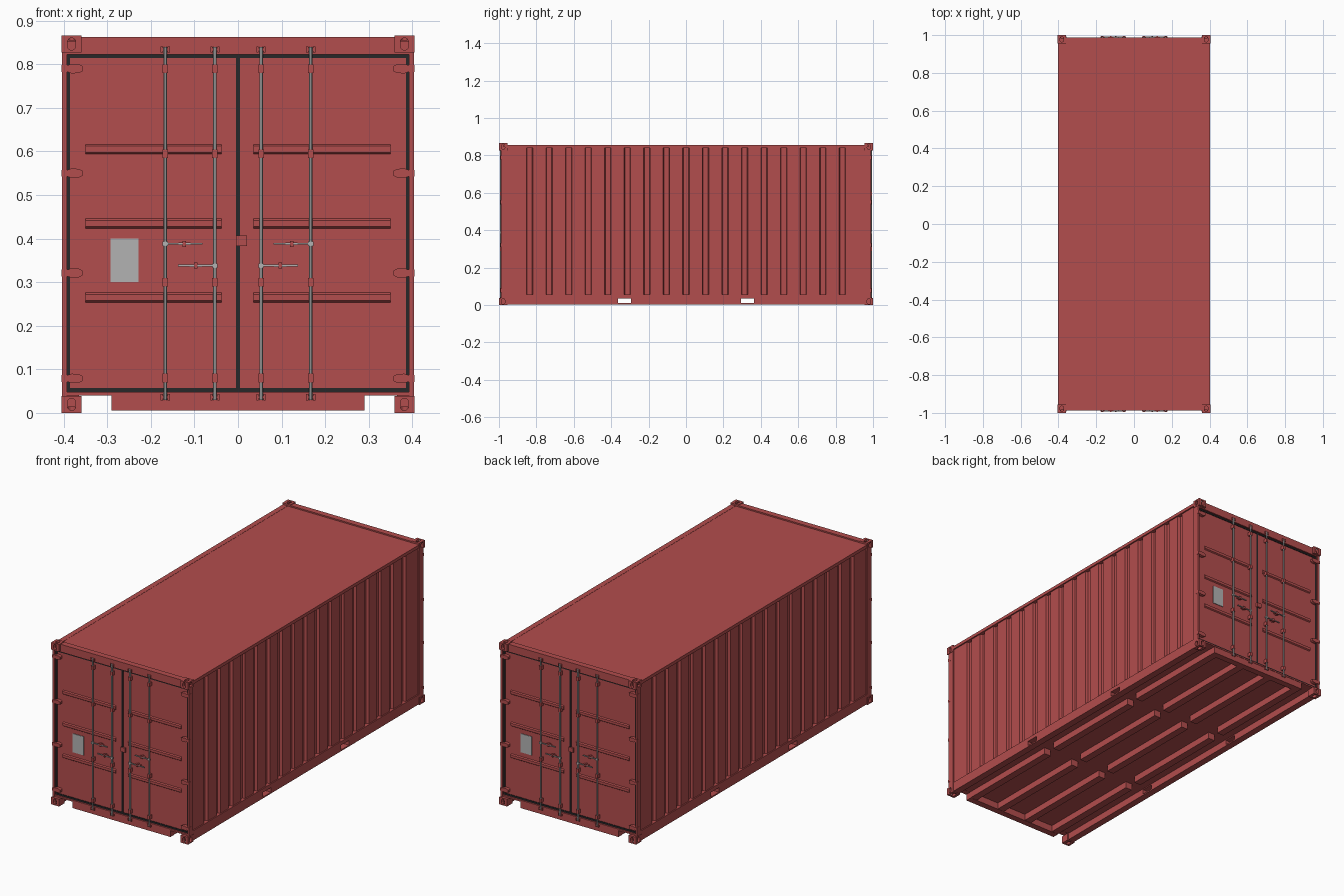
import bpy, bmesh, math
from mathutils import Matrix, Vector

if "Cube" in bpy.data.objects:
    bpy.data.objects.remove(bpy.data.objects["Cube"])


def material(name, rgb):
    m = bpy.data.materials.new(name)
    m.diffuse_color = (*rgb, 1)
    m.use_nodes = True
    m.node_tree.nodes["Principled BSDF"].inputs["Base Color"].default_value = m.diffuse_color
    return m


RED = material("red_paint", (0.45, 0.075, 0.075))
BLACK = material("rubber", (0.02, 0.02, 0.022))
STEEL = material("steel", (0.45, 0.45, 0.45))


def add_box(bm, x0, x1, y0, y1, z0, z1):
    m = Matrix.Translation(((x0 + x1) / 2, (y0 + y1) / 2, (z0 + z1) / 2))
    m = m @ Matrix.Diagonal((abs(x1 - x0), abs(y1 - y0), abs(z1 - z0), 1))
    bmesh.ops.create_cube(bm, size=1, matrix=m)


def add_rod(bm, x, y, z0, z1, r, sides=12):
    bmesh.ops.create_cone(bm, cap_ends=True, segments=sides, radius1=r, radius2=r, depth=z1 - z0,
                          matrix=Matrix.Translation((x, y, (z0 + z1) / 2)))


def add_prism(bm, pts, offset):
    f = bm.faces.new([bm.verts.new(p) for p in pts])
    r = bmesh.ops.extrude_face_region(bm, geom=[f])
    bmesh.ops.translate(bm, vec=offset, verts=[v for v in r["geom"] if isinstance(v, bmesh.types.BMVert)])


def finish(name, bm, mat, both_ends=False, smooth=False):
    bmesh.ops.recalc_face_normals(bm, faces=bm.faces[:])
    me = bpy.data.meshes.new(name)
    bm.to_mesh(me)
    bm.free()
    me.materials.append(mat)
    ob = bpy.data.objects.new(name, me)
    bpy.context.collection.objects.link(ob)
    if smooth:
        bpy.ops.object.select_all(action="DESELECT")
        ob.select_set(True)
        bpy.context.view_layer.objects.active = ob
        bpy.ops.object.shade_smooth_by_angle()
    if both_ends:
        other = ob.copy()
        other.name = name + "_rear"
        other.rotation_euler.z = math.pi
        bpy.context.collection.objects.link(other)
    return ob


def boxes(name, items, mat=RED, both_ends=False):
    bm = bmesh.new()
    for b in items:
        add_box(bm, *b)
    return finish(name, bm, mat, both_ends)


# Body with vertical grooves pressed into both long walls
OUT, IN, PITCH, GW = 0.396, 0.382, 0.1045, 0.0175
side = [(OUT, -0.962)]
for i in range(17):
    y = (i - 8) * PITCH
    side += [(OUT, y - GW), (IN, y - GW + 0.004), (IN, y + GW - 0.004), (OUT, y + GW)]
side.append((OUT, 0.962))
outline = side + [(-x, -y) for x, y in side]
bm = bmesh.new()
add_prism(bm, [(x, y, 0.041) for x, y in outline], Vector((0, 0, 0.806)))
finish("corrugated_body", bm, RED)

# Roof, top rails and side rails with open fork pockets
boxes("roof", [(-0.4, 0.4, -0.975, 0.975, 0.845, 0.856)])
boxes("top_rail", [(s * 0.375, s * 0.403, -0.96, 0.96, 0.84, 0.857) for s in (-1, 1)])
spans = [(-0.96, -0.363), (-0.295, 0.295), (0.363, 0.96)]
rails = []
for s in (-1, 1):
    rails += [(s * 0.365, s * 0.402, -0.96, 0.96, 0.036, 0.056),
              (s * 0.365, s * 0.402, -0.96, 0.96, 0.004, 0.011)]
    rails += [(s * 0.365, s * 0.402, a, b, 0.011, 0.036) for a, b in spans]
boxes("bottom_rail", rails)

# Lengthwise floor beams, interrupted at the fork pockets
boxes("floor_beam", [(x - 0.02, x + 0.02, a, b, 0.006, 0.042)
                     for x in (-0.27, -0.09, 0.09, 0.27) for a, b in spans])

# Corner castings with slotted holes
bm = bmesh.new()
add_box(bm, 0.359, 0.405, 0.955, 1.0, 0.394, 0.433)
casting = finish("corner_casting", bm, RED)
casting.location.z = 0.433


def slot(name, centre, u, v, n):
    u, v, n, c = Vector(u), Vector(v), Vector(n), Vector(centre)
    pts = []
    for k in range(16):
        a = 2 * math.pi * (k + 0.5) / 16
        pts.append(c - n * 0.014 + u * 0.009 * math.cos(a)
                   + v * (0.009 * math.sin(a) + math.copysign(0.005, math.sin(a))))
    b = bmesh.new()
    add_prism(b, pts, n * 0.03)
    ob = finish(name, b, RED)
    ob.hide_render = True
    ob.hide_set(True)
    mod = casting.modifiers.new(name, "BOOLEAN")
    mod.operation, mod.solver, mod.object = "DIFFERENCE", "EXACT", ob


slot("cutter_end", (0.382, 1.0, 0.8465), (1, 0, 0), (0, 0, 1), (0, 1, 0))
slot("cutter_side", (0.405, 0.9775, 0.8465), (0, 1, 0), (0, 0, 1), (1, 0, 0))
slot("cutter_top", (0.382, 0.9775, 0.866), (1, 0, 0), (0, 1, 0), (0, 0, 1))
casting.modifiers.new("mirror", "MIRROR").use_axis = (True, True, True)

# End frame: posts, header, sill and lower beam
boxes("end_frame", [(s * 0.393, s * 0.4035, -0.99, -0.955, 0.035, 0.835) for s in (-1, 1)]
      + [(-0.37, 0.37, -0.987, -0.955, 0.822, 0.863), (-0.403, 0.403, -0.987, -0.955, 0.822, 0.832),
         (-0.403, 0.403, -0.987, -0.955, 0.04, 0.048)], both_ends=True)
boxes("end_beam", [(-0.29, 0.29, -0.985, -0.95, 0.005, 0.042)], both_ends=True)

# Door leaves with raised horizontal ribs
boxes("door", [(s * 0.004, s * 0.386, -0.976, -0.955, 0.056, 0.815) for s in (-1, 1)], both_ends=True)
bm = bmesh.new()
for x0, x1 in ((-0.35, -0.038), (0.036, 0.35)):
    for z in (0.265, 0.435, 0.605):
        add_prism(bm, [(x0, -0.975, z - 0.012), (x0, -0.982, z - 0.007),
                       (x0, -0.982, z + 0.007), (x0, -0.975, z + 0.012)], Vector((x1 - x0, 0, 0)))
finish("door_rib", bm, RED, both_ends=True)

# Rubber seal round and between the doors
boxes("door_seal", [(s * 0.385, s * 0.393, -0.979, -0.956, 0.048, 0.822) for s in (-1, 1)]
      + [(-0.393, 0.393, -0.979, -0.956, a, b) for a, b in ((0.048, 0.057), (0.814, 0.822))]
      + [(-0.0045, 0.0045, -0.979, -0.956, 0.05, 0.82)], BLACK, True)

# Hinges
bm = bmesh.new()
for s in (-1, 1):
    for z in (0.079, 0.321, 0.55, 0.79):
        prof = [(0.4045, -0.008), (0.39, -0.008), (0.382, -0.011), (0.365, -0.010), (0.357, -0.006),
                (0.357, 0.006), (0.365, 0.010), (0.382, 0.011), (0.39, 0.008), (0.4045, 0.008)]
        add_prism(bm, [(s * x, -0.993, z + dz) for x, dz in prof], Vector((0, 0.019, 0)))
finish("hinge", bm, RED, both_ends=True)

# Locking rods with their keepers and guide brackets
RODS = (-0.167, -0.053, 0.053, 0.167)
bm = bmesh.new()
for x in RODS:
    add_rod(bm, x, -0.989, 0.03, 0.84, 0.0042)
finish("locking_rod", bm, STEEL, both_ends=True, smooth=True)
keepers = []
for x in RODS:
    for z in (0.036, 0.834):
        keepers += [(x + d - 0.0025, x + d + 0.0025, -0.993, -0.975, z - 0.007, z + 0.007) for d in (-0.008, 0.008)]
        keepers.append((x - 0.009, x + 0.009, -0.991, -0.975, z - 0.003, z + 0.003))
    keepers += [(x - 0.0065, x + 0.0065, -0.9945, -0.975, z - 0.01, z + 0.01) for z in (0.08, 0.30, 0.595, 0.79)]
boxes("rod_bracket", keepers, both_ends=True)

# Door handles and their catches
handles, catches = [], []
for s in (-1, 1):
    for xa, xb, xc, z in ((0.167, 0.082, 0.123, 0.388), (0.053, 0.138, 0.097, 0.338)):
        handles.append((*sorted((s * xa, s * xb)), -0.992, -0.987, z - 0.002, z + 0.002))
        handles.append((s * xa - 0.006, s * xa + 0.006, -0.994, -0.985, z - 0.005, z + 0.005))
        catches.append((s * xc - 0.014, s * xc + 0.014, -0.990, -0.975, z - 0.003, z + 0.003))
        catches.append((s * xc - 0.004, s * xc + 0.004, -0.994, -0.975, z - 0.007, z + 0.007))
boxes("door_handle", handles, STEEL, True)
boxes("handle_catch", catches, RED, True)

# Centre overlap plate and blank data plate
boxes("overlap_plate", [(-0.005, 0.021, -0.985, -0.974, 0.383, 0.407)], both_ends=True)
boxes("data_plate", [(-0.293, -0.228, -0.979, -0.974, 0.30, 0.40)], STEEL, True)
